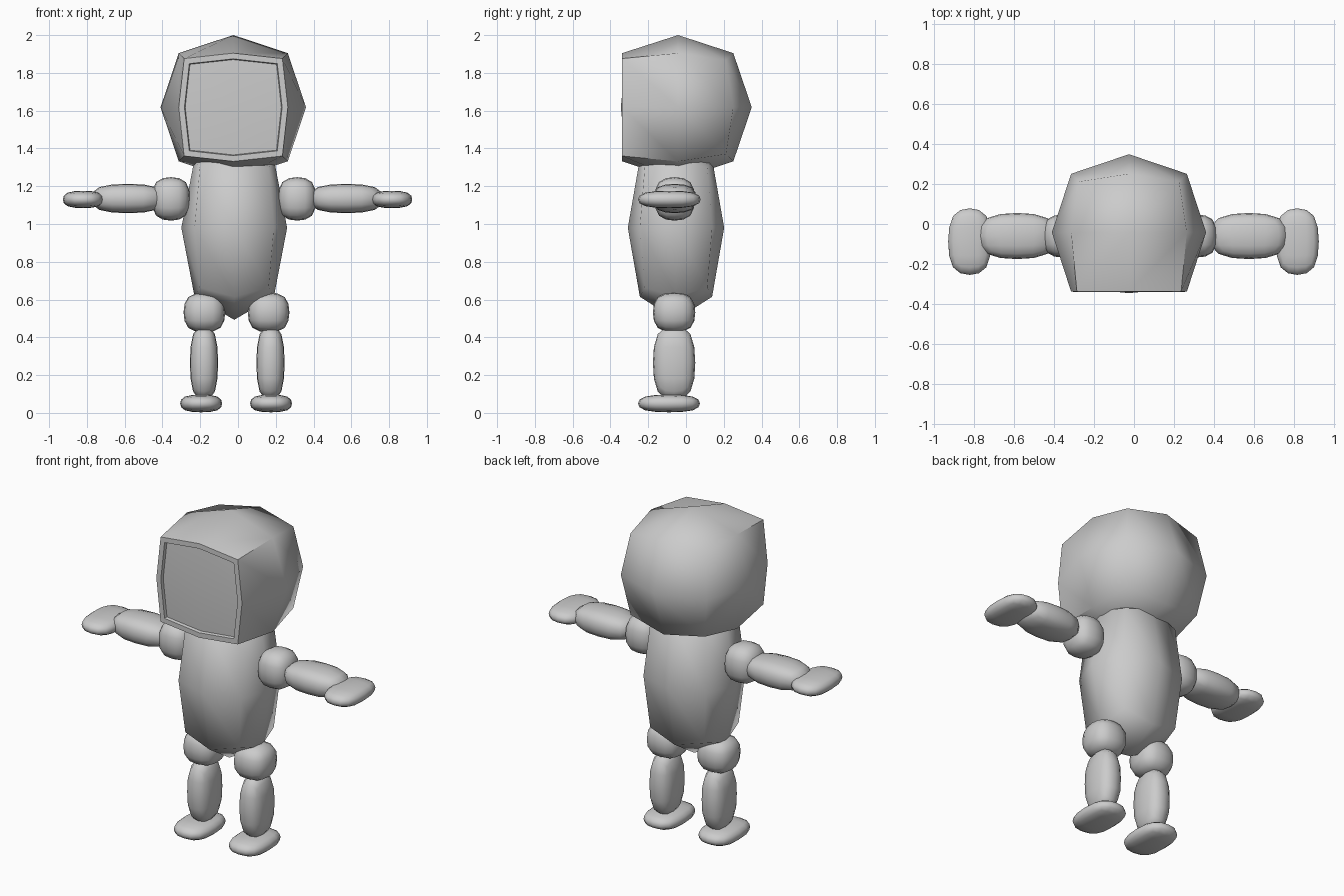
import bpy, bmesh, math

if "Cube" in bpy.data.objects:
    bpy.data.objects.remove(bpy.data.objects["Cube"])

grey = bpy.data.materials.new("light_grey")
grey.diffuse_color = (0.6, 0.6, 0.6, 1)
grey.use_nodes = True
grey.node_tree.nodes["Principled BSDF"].inputs["Base Color"].default_value = grey.diffuse_color


def rounded_box(centre, half, edge=0.75, corner=0.65):
    """Cube split 2 x 2 per side, with its edges and corners pulled inwards."""
    bm = bmesh.new()
    bmesh.ops.create_cube(bm, size=2)
    bmesh.ops.subdivide_edges(bm, edges=bm.edges[:], cuts=1, use_grid_fill=True)
    for v in bm.verts:
        n = sum(abs(c) > 0.5 for c in v.co)
        k = {1: 1.0, 2: edge, 3: corner}.get(n, 1.0)
        for i in range(3):
            v.co[i] = centre[i] + v.co[i] * k * half[i]
    return bm


def finish(bm, name, angle=75):
    bmesh.ops.recalc_face_normals(bm, faces=bm.faces[:])
    me = bpy.data.meshes.new(name)
    bm.to_mesh(me)
    bm.free()
    me.materials.append(grey)
    ob = bpy.data.objects.new(name, me)
    bpy.context.collection.objects.link(ob)
    bpy.ops.object.select_all(action='DESELECT')
    ob.select_set(True)
    bpy.context.view_layer.objects.active = ob
    bpy.ops.object.shade_smooth_by_angle(angle=math.radians(angle))
    return ob


def pad(name, centre, half):
    """Softer limb part: rounded box, one smoothing level, scaled to its bounds."""
    s = 1 / 0.945
    ob = finish(rounded_box((0, 0, 0), [h * s for h in half], 0.8, 0.7), name, 180)
    ob.location = centre
    mod = ob.modifiers.new("soften", 'SUBSURF')
    mod.levels = mod.render_levels = 1
    mod.use_limit_surface = False
    return ob


# torso
finish(rounded_box((-0.02, -0.053, 0.98), (0.28, 0.255, 0.487)), "torso")

# helmet with flattened front and recessed visor
bm = rounded_box((-0.025, -0.042, 1.618), (0.385, 0.39, 0.382))
front = [f for f in bm.faces if f.normal.y < -0.3 and
         any(v.co.y < -0.42 for v in f.verts)]
if len(front) != 4:
    tip = min(bm.verts, key=lambda v: v.co.y)
    front = list(tip.link_faces)
for v in {v for f in front for v in f.verts}:
    dx, dz = abs(v.co.x + 0.025), abs(v.co.z - 1.618)
    if dx > 0.1 and dz > 0.1:
        v.co.x = -0.025 + math.copysign(0.26, v.co.x + 0.025)
        v.co.z = 1.618 + math.copysign(0.258, v.co.z - 1.618)
        v.co.y = -0.338
    else:
        v.co.y = -0.345 if max(dx, dz) < 0.1 else -0.338
bm.normal_update()
bmesh.ops.inset_region(bm, faces=front, thickness=0.03, use_even_offset=True)
bmesh.ops.inset_region(bm, faces=front, thickness=0.004, use_even_offset=True)
tip = min((v for f in front for v in f.verts),
          key=lambda v: abs(v.co.x + 0.025) + abs(v.co.z - 1.618))
for v in {v for f in front for v in f.verts}:
    if v is not tip:
        v.co.y += 0.018
finish(bm, "helmet", 60)

# arms and legs: (side name, side, x positions of each part)
for side, hx, ax, sx, px, lx, fx in (
        ("left", -0.82, -0.583, -0.355, -0.178, -0.18, -0.195),
        ("right", 0.815, 0.573, 0.313, 0.162, 0.172, 0.175)):
    pad(side + "_shoulder", (sx, -0.06, 1.133), (0.106, 0.112, 0.12))
    pad(side + "_arm", (ax, -0.06, 1.135), (0.205, 0.12, 0.081))
    pad(side + "_hand", (hx, -0.088, 1.13), (0.112, 0.173, 0.048))
    pad(side + "_hip", (px, -0.063, 0.532), (0.115, 0.117, 0.11))
    pad(side + "_leg", (lx, -0.063, 0.265), (0.078, 0.117, 0.205))
    pad(side + "_foot", (fx, -0.09, 0.05), (0.116, 0.171, 0.049))
